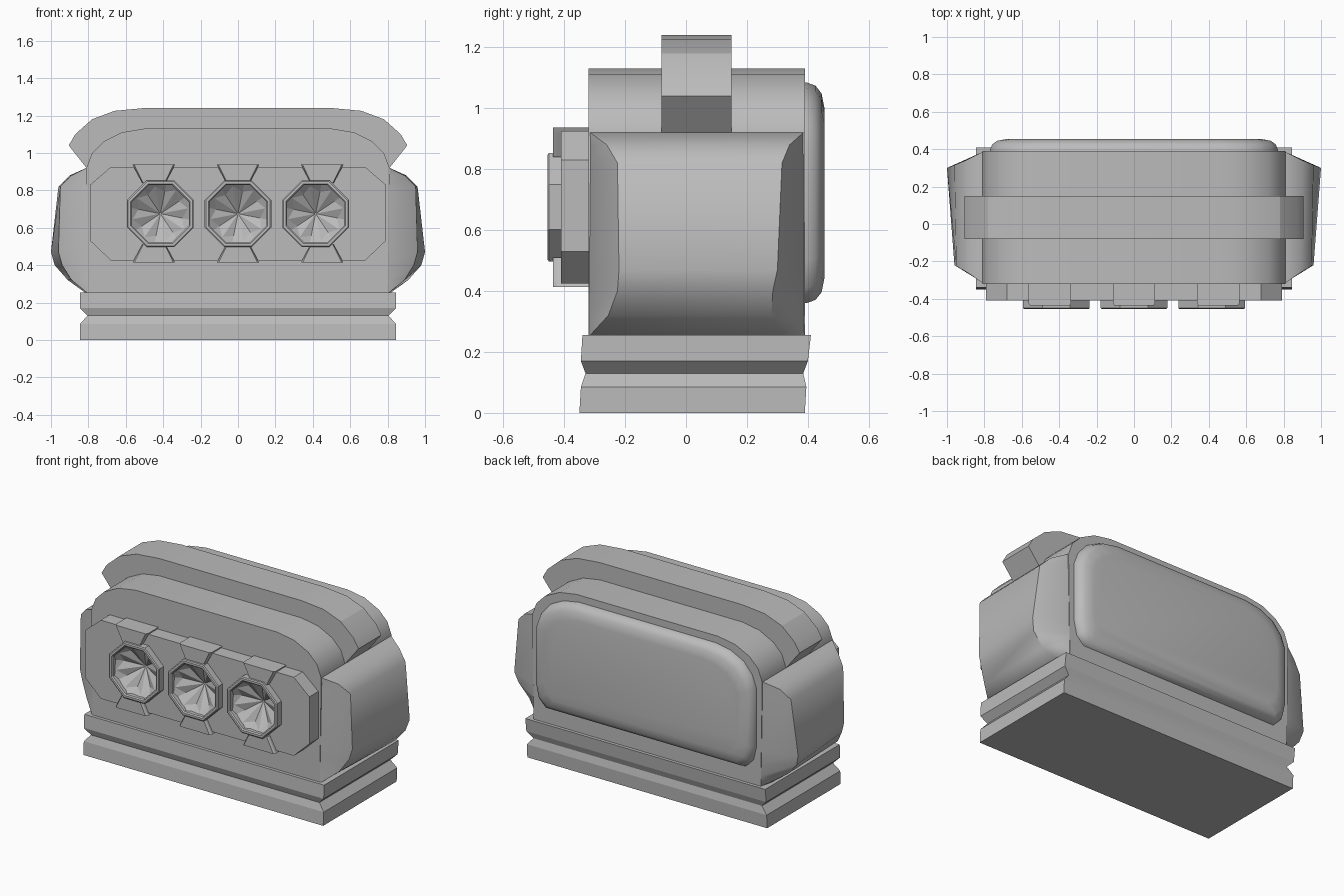
import bpy, bmesh, math

if "Cube" in bpy.data.objects:
    bpy.data.objects.remove(bpy.data.objects["Cube"])

grey = bpy.data.materials.new("plain grey")
grey.diffuse_color = (0.5, 0.5, 0.5, 1)
grey.use_nodes = True
grey.node_tree.nodes["Principled BSDF"].inputs["Base Color"].default_value = grey.diffuse_color


def loft(name, rings, angle=30, caps=(True, True)):
    """Skin a list of closed rings of 3D points, with optional end caps."""
    bm = bmesh.new()
    vs = [[bm.verts.new(p) for p in r] for r in rings]
    n = len(rings[0])
    for a, b in zip(vs, vs[1:]):
        for i in range(n):
            j = (i + 1) % n
            bm.faces.new((a[i], a[j], b[j], b[i]))
    for end, on in zip((vs[0], vs[-1]), caps):
        if on:
            bm.faces.new(end)
    bmesh.ops.recalc_face_normals(bm, faces=bm.faces[:])
    me = bpy.data.meshes.new(name)
    bm.to_mesh(me)
    bm.free()
    me.materials.append(grey)
    ob = bpy.data.objects.new(name, me)
    bpy.context.collection.objects.link(ob)
    bpy.ops.object.select_all(action='DESELECT')
    ob.select_set(True)
    bpy.context.view_layer.objects.active = ob
    if angle:
        bpy.ops.object.shade_smooth_by_angle(angle=math.radians(angle))
    return ob


def extrude(name, profile, y0, y1, angle=0):
    return loft(name, [[(x, y, z) for x, z in profile] for y in (y0, y1)], angle)


def mirror(half):
    return half + [(-x, z) for x, z in reversed(half)]


def circle(cx, cz, r, y, n=8):
    return [(cx + r * math.cos(2 * math.pi * (i + .5) / n), y,
             cz + r * math.sin(2 * math.pi * (i + .5) / n)) for i in range(n)]


# Grooved base
base = [(0, .845, -.35, .39), (.085, .845, -.345, .395), (.13, .805, -.33, .385),
        (.17, .845, -.345, .40), (.255, .845, -.34, .41)]
loft("base", [[(-x, a, z), (x, a, z), (x, b, z), (-x, b, z)] for z, x, a, b in base], 0)

# Central body
extrude("body", mirror([(.80, .25), (.81, .92), (.78, 1.0), (.72, 1.06), (.62, 1.11), (.5, 1.13)]),
        -.32, .39, 25)

# Bulging sides, chamfered toward the front and back
side = [(.255, .81, -.315, .82, .31), (.32, .89, -.255, .91, .28), (.40, .94, -.225, .98, .285),
        (.47, .96, -.22, 1.0, .30), (.82, .95, -.225, .96, .315), (.88, .89, -.26, .90, .34),
        (.92, .81, -.315, .81, .385)]
rings = []
for z, xa, ya, xb, yb in side:
    half = [(.80, -.319), (xa, ya), (xb, yb), (.80, .389)]
    rings.append([(x, y, z) for x, y in mirror(half)])
loft("side_bulges", rings, 48)

# Band over the top
extrude("top_band", mirror([(.81, .92), (.905, 1.04), (.87, 1.10), (.78, 1.18), (.66, 1.225), (.5, 1.24)]),
        -.08, .15, 20)

# Pillow on the back
pillow = mirror([(.70, .36), (.75, .41), (.77, .50), (.77, .87), (.74, .95), (.68, 1.02), (.59, 1.065), (.48, 1.085)])
loft("back_pillow", [[(x * sx, y, .72 + (z - .72) * sz) for x, z in pillow] for sx, sz, y in
                     ((1, 1, .38), (1, 1, .395), (.985, .97, .425), (.95, .90, .445), (.88, .76, .455))], 60)

# Front panel with three holes
panel = extrude("front_panel", mirror([(.68, .425), (.79, .53), (.79, .83), (.68, .925)]), -.41, -.31)
Z = .675
for k, side_name in ((-1, "left"), (0, "middle"), (1, "right")):
    cx = .415 * k
    cut = loft("hole_cutter_" + side_name, [circle(cx, Z, .18, y) for y in (-.5, -.25)], 0)
    cut.hide_render = True
    cut.hide_viewport = True
    mod = panel.modifiers.new("hole", 'BOOLEAN')
    mod.object = cut
    mod.solver = 'EXACT'

    # Octagonal rim
    loft("rim_" + side_name, [circle(cx, Z, r, y) for r, y in
                              ((.193, -.40), (.193, -.45), (.186, -.455), (.172, -.455), (.165, -.448), (.165, -.40))],
         0, (False, False))

    # Sunken faceted dish
    n = 16

    def star(r0, r1, y0, y1):
        return [(cx + (r0, r1)[i % 2] * math.cos(2 * math.pi * (i + .5) / n),
                 (y0, y1)[i % 2],
                 Z + (r0, r1)[i % 2] * math.sin(2 * math.pi * (i + .5) / n)) for i in range(n)]
    loft("dish_" + side_name, [star(.17, .17, -.435, -.435), star(.15, .12, -.425, -.385),
                               star(.004, .004, -.335, -.335)], 0, (False, True))

    # Wedge clips above and below
    for s, place in ((1, "top"), (-1, "bottom")):
        c = .45 * k
        clip = [(-.113, .262), (.113, .262), (.105, .245), (.062, .165), (-.062, .165), (-.105, .245)]
        loft(f"clip_{place}_{side_name}",
             [[(c + x * w, y, Z + s * z) for x, z in clip] for y, w in ((-.318, 1), (-.425, 1), (-.437, .92))], 0)
